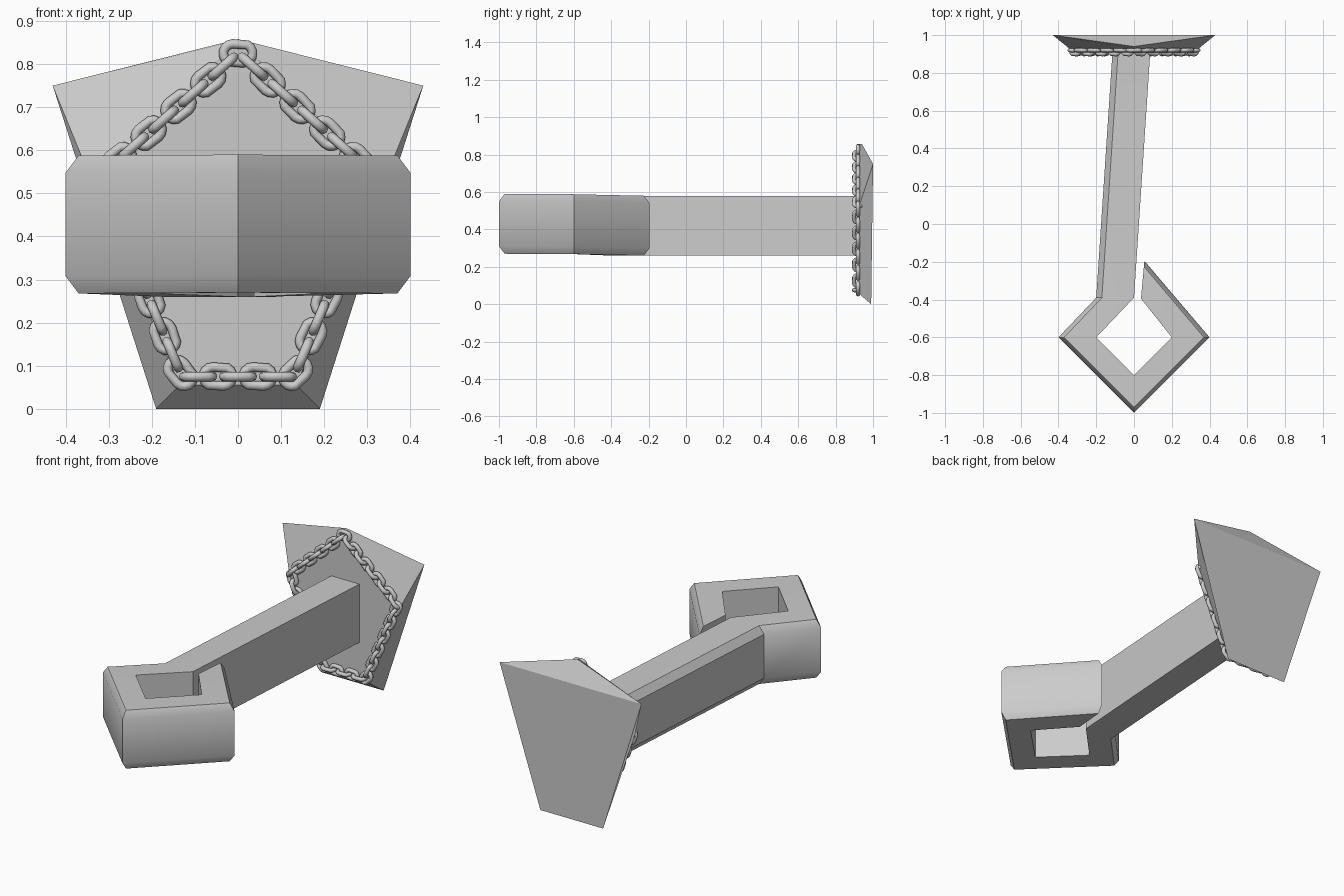
import bpy, bmesh, math
from mathutils import Vector, Matrix

if "Cube" in bpy.data.objects:
    bpy.data.objects.remove(bpy.data.objects["Cube"])


def make(name, verts, faces):
    me = bpy.data.meshes.new(name)
    me.from_pydata(verts, [], faces)
    bm = bmesh.new()
    bm.from_mesh(me)
    bmesh.ops.recalc_face_normals(bm, faces=bm.faces)
    bm.to_mesh(me)
    bm.free()
    ob = bpy.data.objects.new(name, me)
    bpy.context.collection.objects.link(ob)
    return ob


def smooth(ob, angle):
    bpy.ops.object.select_all(action='DESELECT')
    ob.select_set(True)
    bpy.context.view_layer.objects.active = ob
    bpy.ops.object.shade_smooth_by_angle(angle=math.radians(angle))


# wall plate: five-sided, sloping to a smaller raised front, tip leaning forward
back = [(0, .94, .858), (.43, 1, .75), (.19, .99, 0), (-.19, .99, 0), (-.43, 1, .75)]
front = [(0, .927, .855), (.34, .927, .53), (.135, .927, .055),
         (-.135, .927, .055), (-.34, .927, .53)]
sides = [(i, (i + 1) % 5, (i + 1) % 5 + 5, i + 5) for i in range(5)]
make("wall_plate", back + front, sides + [(0, 1, 4), (1, 2, 3, 4), (5, 6, 7, 8, 9)])

# hook arm: one section swept through stations (inner point, outer point, base height)
stations = [((.088, .94), (-.112, .94), .26),
            ((.0, -.39), (-.2, -.39), .26),
            ((-.2, -.6), (-.4, -.6), .268),
            ((0, -.8), (0, -1), .27),
            ((.2, -.6), (.4, -.6), .268),
            ((.037, -.395), (.055, -.195), .26)]
verts, faces = [], []
for inner, outer, z in stations:
    i, o = Vector(inner), Vector(outer)
    c = o.lerp(i, .15)
    section = [(i, 0), (c, 0), (o, .04), (o, .28), (c, .32), (i, .32)]
    verts += [(p.x, p.y, z + h) for p, h in section]
for s in range(len(stations) - 1):
    for k in range(6):
        a, b = s * 6 + k, s * 6 + (k + 1) % 6
        faces.append((a, b, b + 6, a + 6))
n = len(verts)
faces += [tuple(range(6)), tuple(range(n - 6, n))]
smooth(make("hook_arm", verts, faces), 32)

# chain: stretched ring links laid around the plate, every second one turned
corners = [Vector(p) for p in [(0, .075), (.13, .075), (.325, .535), (0, .825),
                               (-.325, .535), (-.13, .075), (0, .075)]]
lengths = [(b - a).length for a, b in zip(corners, corners[1:])]
total = sum(lengths)


def along(d):
    d %= total
    for a, b, l in zip(corners, corners[1:], lengths):
        if d <= l:
            return a.lerp(b, d / l)
        d -= l
    return corners[-1]


WIRE, WIDTH, LINKS = .011, .033, 46
pitch = total / LINKS
stretch = pitch / 2 + 2 * WIRE - WIDTH


def link_section(u, v):
    r = WIDTH - WIRE + WIRE * math.cos(v)
    x = r * math.cos(u)
    return Vector((x + math.copysign(stretch, x), r * math.sin(u), WIRE * math.sin(v)))


NU, NV = 14, 8
verts, faces = [], []
for i in range(LINKS):
    d = i * pitch
    p = along(d)
    t = (along(d + pitch * .5) - along(d - pitch * .5)).normalized()
    tangent, normal = Vector((t.x, 0, t.y)), Vector((0, 1, 0))
    across = normal.cross(tangent)
    if i % 2 == 0:
        across, normal = normal, across
    base = len(verts)
    for j in range(NU):
        for k in range(NV):
            q = link_section((j + .5) * math.tau / NU, k * math.tau / NV)
            verts.append(Vector((p.x, .92, p.y)) + tangent * q.x + across * q.y + normal * q.z)
            j2, k2 = (j + 1) % NU, (k + 1) % NV
            faces.append(tuple(base + m for m in
                               (j * NV + k, j2 * NV + k, j2 * NV + k2, j * NV + k2)))
smooth(make("plate_chain", verts, faces), 60)
